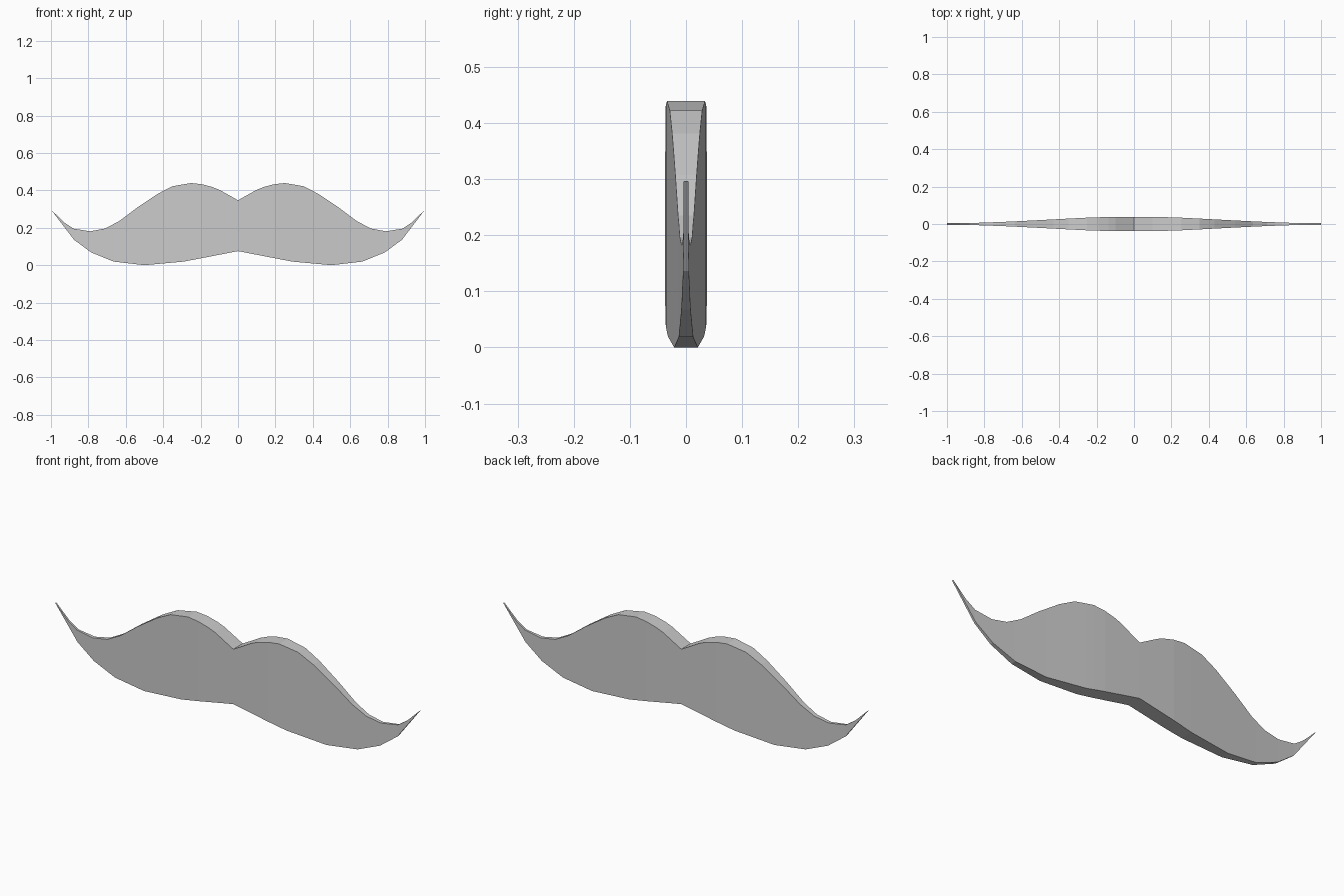
import bpy, bmesh

if "Cube" in bpy.data.objects:
    bpy.data.objects.remove(bpy.data.objects["Cube"])

# Right-half outlines (x, z) and half thickness (x, y)
TOP = [(0, .35), (.10, .406), (.135, .42), (.19, .435), (.25, .442), (.35, .425), (.43, .384),
       (.54, .31), (.636, .238), (.71, .199), (.79, .184), (.88, .198), (.93, .232), (1, .30)]
BOTTOM = [(0, .078), (.29, .022), (.50, .003), (.665, .022), (.785, .071), (.877, .139), (1, .30)]
DEPTH = [(0, .037), (.20, .036), (.29, .032), (.50, .021), (.66, .013), (.79, .008), (.88, .005), (1, .004)]


def sample(curve, x):
    for (x0, v0), (x1, v1) in zip(curve, curve[1:]):
        if x <= x1:
            return v0 + (v1 - v0) * (x - x0) / (x1 - x0)
    return curve[-1][1]


# Moustache: columns of four corners, closing to an edge at the tip
bm = bmesh.new()
columns = []
for x in sorted({p[0] for p in TOP + BOTTOM}):
    d, t, b = sample(DEPTH, x), sample(TOP, x), sample(BOTTOM, x)
    columns.append([bm.verts.new(c) for c in ((x, -d, b), (x, d, b), (x, d, t), (x, -d, t))])
for a, b in zip(columns, columns[1:]):
    for i in range(4):
        j = (i + 1) % 4
        bm.faces.new((a[i], a[j], b[j], b[i]))
bmesh.ops.remove_doubles(bm, verts=bm.verts, dist=.0005)

# Lower the shape so it stands on the ground
low = min(v.co.z for v in bm.verts)
bmesh.ops.translate(bm, verts=bm.verts, vec=(0, 0, -low))
bmesh.ops.recalc_face_normals(bm, faces=bm.faces)
mesh = bpy.data.meshes.new("moustache")
bm.to_mesh(mesh)
bm.free()
moustache = bpy.data.objects.new("moustache", mesh)
bpy.context.collection.objects.link(moustache)

# Left half
mirror = moustache.modifiers.new("Mirror", 'MIRROR')
mirror.use_clip = True
